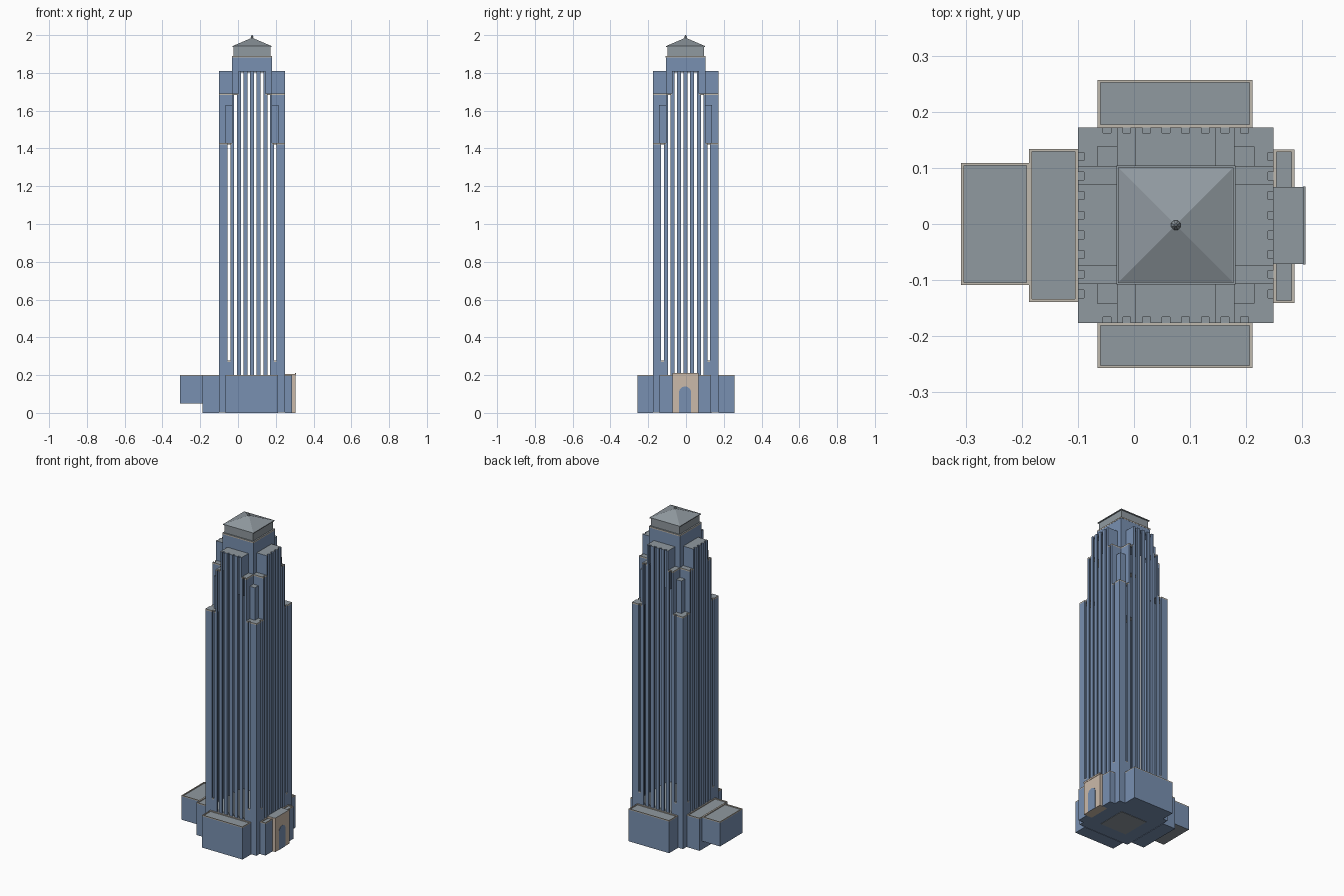
import bpy, bmesh, math
from mathutils import Matrix, Vector

cube = bpy.data.objects.get("Cube")
if cube:
    bpy.data.objects.remove(cube, do_unlink=True)


def material(name, rgb):
    m = bpy.data.materials.new(name)
    m.use_nodes = True
    m.diffuse_color = (*rgb, 1)
    bsdf = m.node_tree.nodes["Principled BSDF"]
    bsdf.inputs["Base Color"].default_value = (*rgb, 1)
    bsdf.inputs["Roughness"].default_value = 0.8
    return m


MATS = [material("blue wall", (0.19, 0.28, 0.44)),
        material("roof grey", (0.28, 0.32, 0.35)),
        material("light trim", (0.53, 0.49, 0.43)),
        material("tan stone", (0.60, 0.49, 0.40))]
BLUE, GREY, TRIM, TAN = range(4)
CENTRE = Vector((0.0745, -0.002, 0))


class Part:
    """Collects boxes into one object, coloured by face direction."""

    def __init__(self, name):
        self.name, self.bm = name, bmesh.new()

    def box(self, x, y, z, side=BLUE, top=GREY, bottom=None, turn=0, local=False):
        verts = bmesh.ops.create_cube(self.bm, size=1)["verts"]
        lo, hi = Vector((x[0], y[0], z[0])), Vector((x[1], y[1], z[1]))
        mid, size = (lo + hi) / 2, hi - lo
        for v in verts:
            v.co = mid + Vector(a * b for a, b in zip(v.co, size))
            if local:
                v.co = CENTRE + Matrix.Rotation(turn * math.pi / 2, 3, 'Z') @ v.co
        for f in {f for v in verts for f in v.link_faces}:
            f.normal_update()
            f.material_index = side
            if f.normal.z > 0.5:
                f.material_index = top
            elif f.normal.z < -0.5:
                f.material_index = side if bottom is None else bottom

    def four(self, x, y, z, mirror=True, **colours):
        """Repeat a box on all four tower faces, optionally mirrored on each."""
        for k in range(4):
            self.box(x, y, z, turn=k, local=True, **colours)
            if mirror:
                self.box((-x[1], -x[0]), y, z, turn=k, local=True, **colours)

    def done(self):
        bmesh.ops.recalc_face_normals(self.bm, faces=self.bm.faces)
        mesh = bpy.data.meshes.new(self.name)
        self.bm.to_mesh(mesh)
        self.bm.free()
        for m in MATS:
            mesh.materials.append(m)
        ob = bpy.data.objects.new(self.name, mesh)
        bpy.context.collection.objects.link(ob)
        return ob


# Key dimensions of the shaft
H, D, T = 0.174, 0.01, 0.004         # half width, pier depth, wall thickness
WING, CORE, STEP = 0.072, 0.105, 0.14
Z0, Z1, Z2, Z3, Z4 = 0.2, 1.43, 1.69, 1.81, 1.89
CAP = 0.008
FRONT = (-H, -H + D)

# Vertical piers with open slots between them
piers = Part("piers")
piers.four((-0.0105, 0.0105), FRONT, (Z0, Z3), mirror=False)
for a, b, top in [(0.0245, 0.0455, Z3), (0.0595, WING, Z3), (WING, 0.0805, Z2),
                  (0.0945, CORE, Z2), (CORE, 0.1155, Z1), (0.1295, H, Z1)]:
    if top == Z3:
        piers.four((a, b), FRONT, (Z0, top))
    else:
        piers.four((a, b), FRONT, (Z0, top - CAP))
        piers.four((a, b), FRONT, (top - CAP, top), side=TRIM)
# Low infill at the foot of the outer slots
piers.four((0.1155, 0.1295), FRONT, (Z0, 0.27))
piers.four((0.1155, 0.1295), FRONT, (0.27, 0.277), side=TRIM)
piers.done()

# Setback side walls
walls = Part("setback_walls")
walls.four((CORE - T, CORE), (-H, -CORE), (Z1 - CAP, Z2 - CAP))
walls.four((WING - T, WING), (-H, -CORE), (Z2 - CAP, Z3))
walls.four((WING, CORE), (-CORE, -CORE + T), (Z2 - CAP, Z3))
walls.done()

# Small corner blocks
blocks = Part("corner_blocks")
blocks.four((CORE, STEP), (-STEP, -CORE), (Z1 - CAP, 1.63), mirror=False)
blocks.done()

# Setback roofs
roofs = Part("setback_roofs")
inner = -H + D
roofs.four((-WING, WING), (inner, -CORE), (Z3 - CAP, Z3), mirror=False)
roofs.four((WING, CORE), (inner, -CORE), (Z2 - CAP, Z2), side=TRIM)
roofs.four((CORE, -inner), (inner, -STEP), (Z1 - CAP, Z1), side=TRIM, mirror=False)
roofs.four((STEP, -inner), (-STEP, -CORE), (Z1 - CAP, Z1), side=TRIM, mirror=False)
roofs.done()


def centred(part, half, z, **colours):
    part.box((-half, half), (-half, half), z, local=True, **colours)


# Upper block, cornice and cap
upper = Part("upper_block")
centred(upper, CORE, (Z3 - CAP, Z4 - CAP))
centred(upper, CORE + 0.001, (Z4 - CAP, Z4), side=TRIM)
upper.done()
cap = Part("cap")
centred(cap, 0.097, (Z4, 1.938), side=GREY)
centred(cap, 0.103, (1.938, 1.943), side=GREY)
cap.done()


def cone(name, sides, r1, r2, z0, z1):
    bpy.ops.mesh.primitive_cone_add(vertices=sides, radius1=r1, radius2=r2, depth=z1 - z0,
                                    location=CENTRE + Vector((0, 0, (z0 + z1) / 2)))
    ob = bpy.context.object
    ob.name = name
    ob.data.transform(Matrix.Rotation(math.pi / sides, 4, 'Z'))
    ob.data.materials.append(MATS[GREY])


cone("pyramid_roof", 4, 0.101 * math.sqrt(2), 0.004, 1.943, 1.985)
cone("finial_stem", 8, 0.005, 0.005, 1.98, 1.99)
cone("finial_tip", 8, 0.009, 0.002, 1.988, 2.0)

# Base of the shaft, with a grey plate underneath
base = Part("tower_base")
centred(base, H, (0.002, Z0))
centred(base, 0.09, (0, 0.002), side=GREY)
base.done()


def wing(name, x, y, z0=0.0, bottom=BLUE):
    """Low wing with a recessed roof and a thin parapet."""
    p = Part(name)
    r, zr = 0.005, Z0 - 0.006
    p.box(x, y, (z0, zr), bottom=bottom)
    for xs in ((x[0], x[0] + r), (x[1] - r, x[1])):
        p.box(xs, y, (zr, Z0), side=TRIM, top=TRIM)
    for ys in ((y[0], y[0] + r), (y[1] - r, y[1])):
        p.box((x[0] + r, x[1] - r), ys, (zr, Z0), side=TRIM, top=TRIM)
    p.done()


wing("front_wing", (-0.065, 0.211), (-0.257, -0.176))
wing("back_wing", (-0.065, 0.211), (0.172, 0.257))
wing("right_wing", (-0.187, -0.1), (-0.139, 0.134))
wing("left_wing", (0.249, 0.286), (-0.141, 0.133))
wing("raised_annex", (-0.308, -0.187), (-0.109, 0.109), 0.05, GREY)

# Stone entrance with an arched opening
portal = Part("entrance")
portal.box((0.249, 0.304), (-0.071, 0.066), (0, 0.207), side=TAN)
portal.box((0.301, 0.306), (-0.072, 0.067), (0.2, 0.21), side=TAN)
portal.done()

arch = Part("arched_door")
mid_y, radius, spring = -0.005, 0.032, 0.108
outline = [(mid_y - radius, 0.0), (mid_y + radius, 0.0)]
outline += [(mid_y + radius * math.cos(a), spring + radius * math.sin(a))
            for a in (math.pi * i / 12 for i in range(13))]
face = arch.bm.faces.new([arch.bm.verts.new((0.303, y, z)) for y, z in outline])
ext = bmesh.ops.extrude_face_region(arch.bm, geom=[face])["geom"]
bmesh.ops.translate(arch.bm, vec=(0.0025, 0, 0),
                    verts=[g for g in ext if isinstance(g, bmesh.types.BMVert)])
arch.done()
